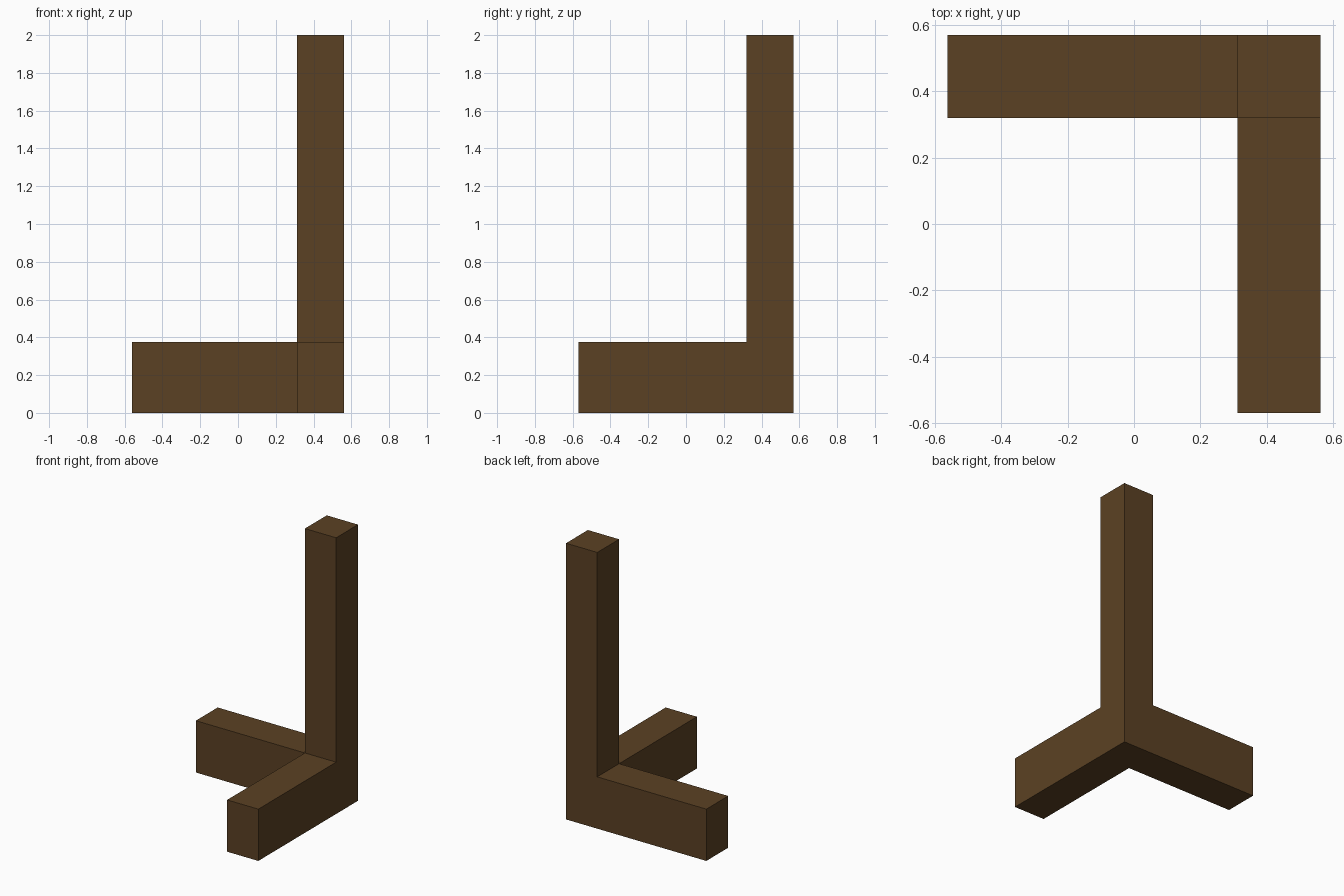
import bpy, bmesh

cube = bpy.data.objects.get("Cube")
if cube:
    bpy.data.objects.remove(cube, do_unlink=True)

# Brown wood
wood = bpy.data.materials.new("brown_wood")
wood.use_nodes = True
colour = (0.105, 0.053, 0.017, 1)
wood.diffuse_color = colour
wood.node_tree.nodes["Principled BSDF"].inputs["Base Color"].default_value = colour

HALF_X, HALF_Y = 0.562, 0.57
THICK, ARM_TOP, POST_TOP = 0.25, 0.375, 2.0
xs = (-HALF_X, HALF_X - THICK, HALF_X)
ys = (-HALF_Y, HALF_Y - THICK, HALF_Y)

bm = bmesh.new()
grid = {(i, j): bm.verts.new((x, y, 0))
        for i, x in enumerate(xs) for j, y in enumerate(ys) if i or j}


def cell(i, j):
    return bm.faces.new([grid[i, j], grid[i + 1, j], grid[i + 1, j + 1], grid[i, j + 1]])


def raise_faces(faces, height, keep):
    out = bmesh.ops.extrude_face_region(bm, geom=faces, use_keep_orig=keep)["geom"]
    bmesh.ops.translate(bm, vec=(0, 0, height),
                        verts=[g for g in out if isinstance(g, bmesh.types.BMVert)])
    return [g for g in out if isinstance(g, bmesh.types.BMFace)]


# L-shaped base: side arm, front arm and shared corner
tops = raise_faces([cell(0, 1), cell(1, 0), cell(1, 1)], ARM_TOP, True)

# Upright post drawn up from the corner
corner = max(tops, key=lambda f: sum(f.calc_center_median()))
raise_faces([corner], POST_TOP - ARM_TOP, False)

# Clean flat walls and outward normals
bmesh.ops.recalc_face_normals(bm, faces=bm.faces[:])
bmesh.ops.dissolve_limit(bm, angle_limit=0.01, verts=bm.verts[:], edges=bm.edges[:])

mesh = bpy.data.meshes.new("corner_post_with_arms")
bm.to_mesh(mesh)
bm.free()
mesh.materials.append(wood)
bpy.context.collection.objects.link(bpy.data.objects.new("corner_post_with_arms", mesh))
